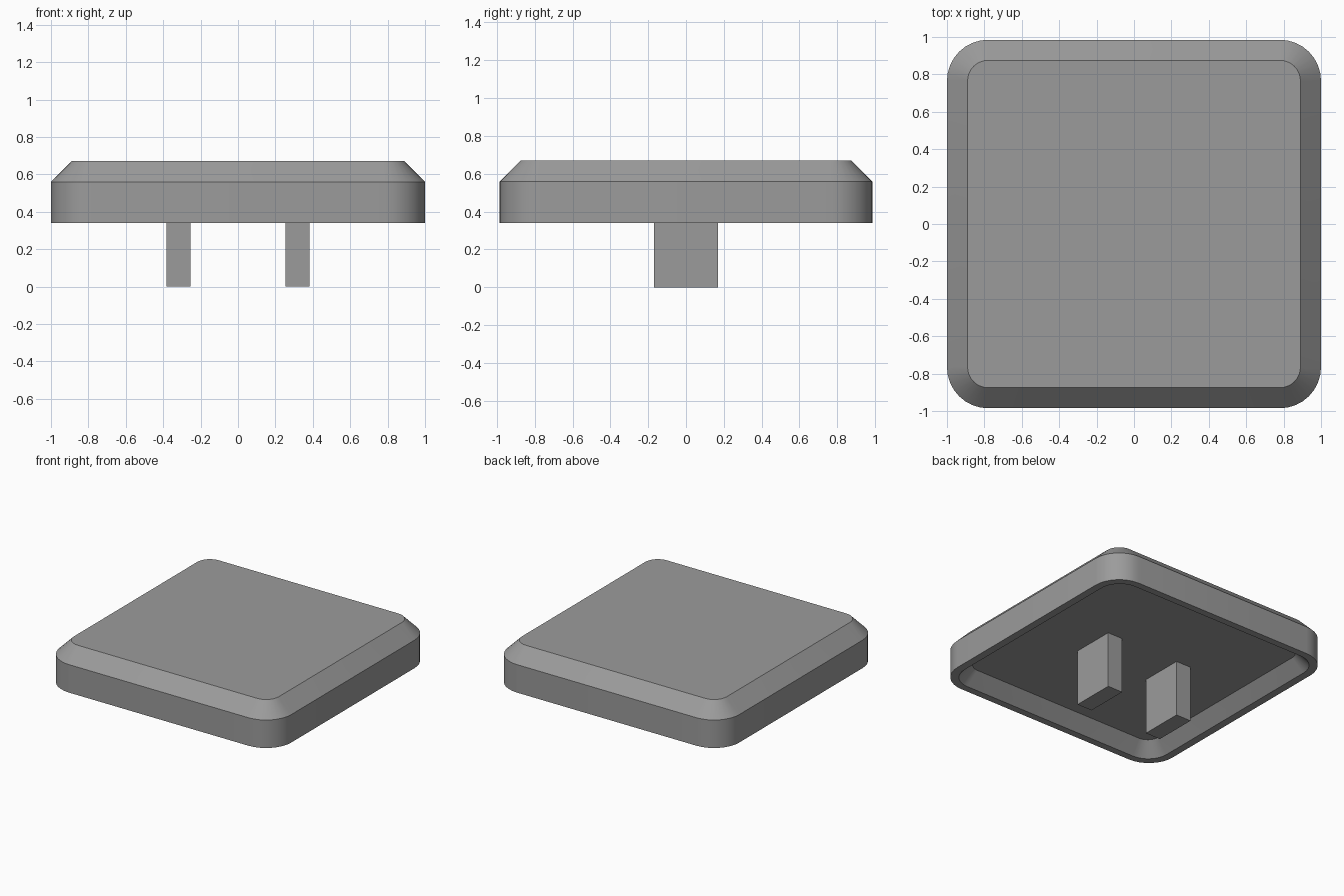
import bpy, bmesh, math

if "Cube" in bpy.data.objects:
    bpy.data.objects.remove(bpy.data.objects["Cube"])

grey = bpy.data.materials.new("grey plastic")
grey.diffuse_color = (0.33, 0.33, 0.33, 1)
grey.use_nodes = True
grey.node_tree.nodes["Principled BSDF"].inputs["Base Color"].default_value = grey.diffuse_color
SEG = 8


def ring(bm, hx, hy, r, z):
    """Rounded rectangle of vertices at height z."""
    verts = []
    for k, (sx, sy) in enumerate([(1, 1), (-1, 1), (-1, -1), (1, -1)]):
        for i in range(SEG + 1):
            a = math.pi / 2 * (k + i / SEG)
            verts.append(bm.verts.new((sx * (hx - r) + r * math.cos(a),
                                       sy * (hy - r) + r * math.sin(a), z)))
    return verts


def finish(bm, name):
    bmesh.ops.recalc_face_normals(bm, faces=bm.faces)
    me = bpy.data.meshes.new(name)
    bm.to_mesh(me)
    bm.free()
    me.materials.append(grey)
    ob = bpy.data.objects.new(name, me)
    bpy.context.collection.objects.link(ob)
    return ob


# Cap shell: hollow underside, rim, outer wall, chamfer, top
bm = bmesh.new()
profile = [(0.85, 0.84, 0.10, 0.44),   # recess ceiling
           (0.94, 0.93, 0.17, 0.34),   # inner rim
           (1.00, 0.985, 0.22, 0.34),  # outer rim
           (1.00, 0.985, 0.22, 0.56),  # top of wall
           (0.89, 0.875, 0.11, 0.67)]  # top of chamfer
rings = [ring(bm, *p) for p in profile]
for a, b in zip(rings, rings[1:]):
    for i in range(len(a)):
        j = (i + 1) % len(a)
        bm.faces.new((a[i], a[j], b[j], b[i]))
bm.faces.new(rings[0])
bm.faces.new(rings[-1])
cap = finish(bm, "cap")
bpy.context.view_layer.objects.active = cap
cap.select_set(True)
bpy.ops.object.shade_smooth_by_angle(angle=math.radians(30))

# Two mounting stems under the cap
for side, name in ((-1, "left_stem"), (1, "right_stem")):
    bm = bmesh.new()
    bmesh.ops.create_cube(bm, size=1)
    for v in bm.verts:
        v.co = (side * 0.318 + v.co.x * 0.13, v.co.y * 0.34, (v.co.z + 0.5) * 0.44)
    finish(bm, name)
